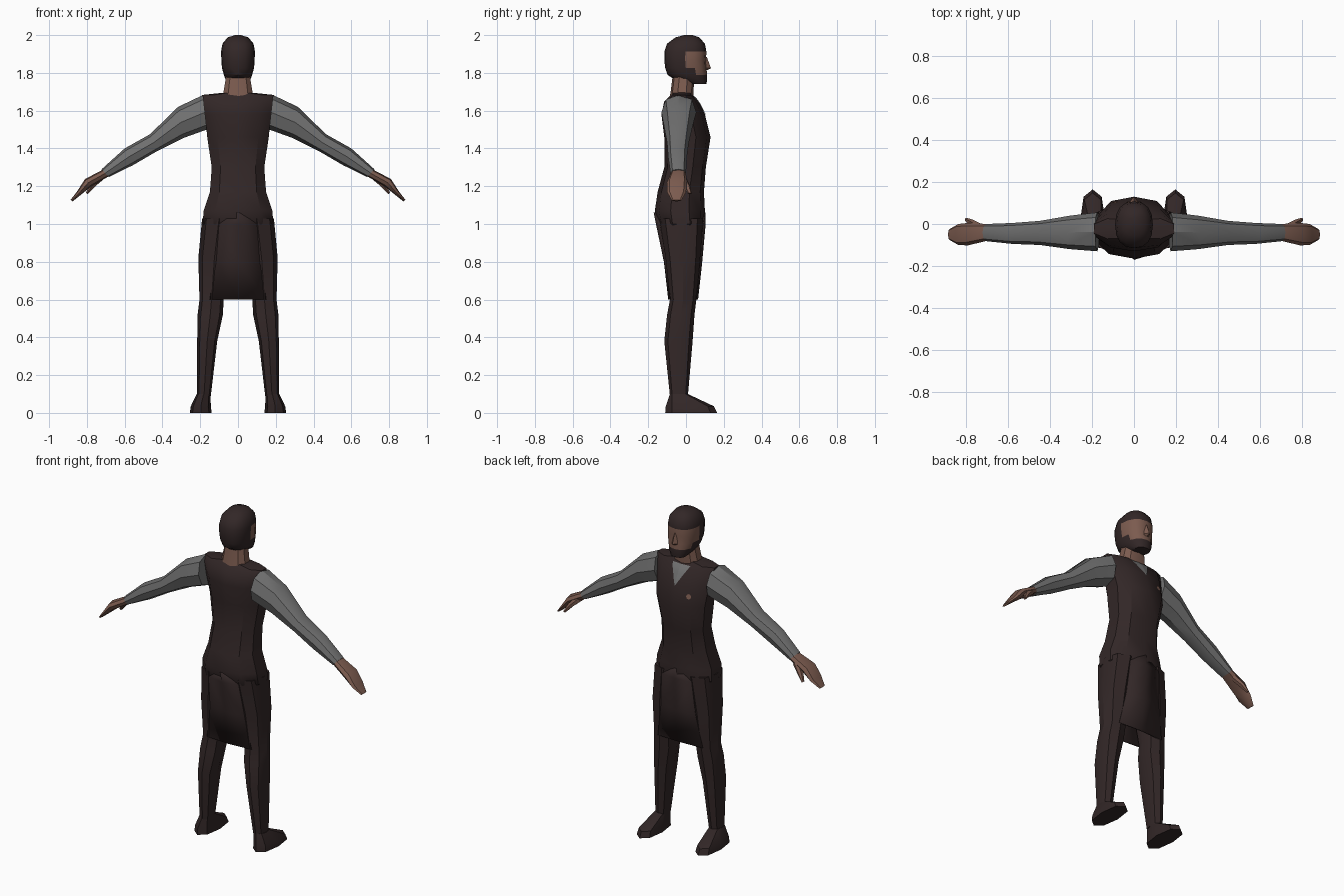
import bpy, bmesh, math
from mathutils import Vector
from mathutils.bvhtree import BVHTree

if "Cube" in bpy.data.objects:
    bpy.data.objects.remove(bpy.data.objects["Cube"])


def material(name, rgb):
    m = bpy.data.materials.new(name)
    m.diffuse_color = (*rgb, 1)
    m.use_nodes = True
    m.node_tree.nodes["Principled BSDF"].inputs["Base Color"].default_value = m.diffuse_color
    return m


CLOTH = material("dark brown cloth", (0.032, 0.02, 0.02))
GREY = material("grey sleeve", (0.165, 0.165, 0.165))
SKIN = material("skin", (0.2, 0.105, 0.078))


def finish(name, bm, mats, rule=None, angle=35):
    bmesh.ops.recalc_face_normals(bm, faces=bm.faces)
    if rule:
        for f in bm.faces:
            f.material_index = rule(f.calc_center_median())
    me = bpy.data.meshes.new(name)
    bm.to_mesh(me)
    bm.free()
    for m in mats:
        me.materials.append(m)
    ob = bpy.data.objects.new(name, me)
    bpy.context.collection.objects.link(ob)
    bpy.ops.object.select_all(action='DESELECT')
    ob.select_set(True)
    bpy.context.view_layer.objects.active = ob
    bpy.ops.object.shade_smooth_by_angle(angle=math.radians(angle))
    return ob


def loft(name, rings, mats, n=10, p=0.85, rule=None):
    """Skin rings given as (centre, half axis u, half axis v)."""
    bm = bmesh.new()

    def soft(a):
        return math.copysign(abs(a) ** p, a) if abs(a) > 1e-6 else 0
    loops = []
    for c, u, v in rings:
        loops.append([bm.verts.new(Vector(c)
                      + Vector(u) * soft(math.sin(2 * math.pi * k / n))
                      + Vector(v) * soft(math.cos(2 * math.pi * k / n)))
                      for k in range(n)])
    for a, b in zip(loops, loops[1:]):
        for k in range(n):
            j = (k + 1) % n
            bm.faces.new((a[k], a[j], b[j], b[k]))
    bm.faces.new(loops[0])
    bm.faces.new(loops[-1])
    return finish(name, bm, mats, rule)


def level(z, w, y0, y1, cx=0):
    """Horizontal ring: height, half width, back and front."""
    return (cx, (y0 + y1) / 2, z), (w, 0, 0), (0, (y1 - y0) / 2, 0)


def limb(s, top, bottom, y0, y1):
    """Arm ring from its upper and lower outline point."""
    (tx, tz), (bx, bz) = top, bottom
    return ((s * (tx + bx) / 2, (y0 + y1) / 2, (tz + bz) / 2),
            (s * (tx - bx) / 2, 0, (tz - bz) / 2), (0, (y1 - y0) / 2, 0))


# Torso
torso = loft("torso", [level(*r) for r in (
    (0.93, 0.12, -0.12, 0.08), (1.0, 0.195, -0.15, 0.10),
    (1.07, 0.19, -0.165, 0.10), (1.17, 0.155, -0.15, 0.095),
    (1.30, 0.145, -0.115, 0.105), (1.46, 0.17, -0.115, 0.13),
    (1.58, 0.182, -0.13, 0.10), (1.65, 0.195, -0.115, 0.065),
    (1.683, 0.2, -0.08, 0.035), (1.695, 0.08, -0.075, 0.03))], [CLOTH])

# Neck
loft("neck", [level(*r) for r in (
    (1.66, 0.088, -0.088, 0.04), (1.71, 0.078, -0.08, 0.04),
    (1.79, 0.064, -0.07, 0.045))], [SKIN])


# Head with hair and beard around the face
def face_rule(c):
    back_limit = 0.05 if c.z < 1.825 else -0.01
    return 1 if 1.79 < c.z < 1.912 and c.y > back_limit else 0


loft("head", [level(*r) for r in (
    (1.74, 0.045, 0.03, 0.108), (1.765, 0.066, -0.06, 0.112),
    (1.79, 0.075, -0.098, 0.112), (1.825, 0.085, -0.11, 0.108),
    (1.87, 0.088, -0.115, 0.106), (1.912, 0.09, -0.115, 0.108),
    (1.955, 0.082, -0.10, 0.10), (1.988, 0.055, -0.055, 0.07),
    (2.0, 0.015, -0.01, 0.035))], [CLOTH, SKIN], n=16, rule=face_rule)

# Nose
loft("nose", [level(*r) for r in (
    (1.815, 0.017, 0.085, 0.112), (1.825, 0.018, 0.085, 0.132),
    (1.885, 0.008, 0.085, 0.11))], [SKIN], n=4, p=1)

for s, side in ((1, "right"), (-1, "left")):
    # Leg and shoe
    loft(side + "_leg", [level(*r[1:], s * r[0]) for r in (
        (0.10, 1.03, 0.09, -0.14, 0.09), (0.125, 0.82, 0.085, -0.108, 0.075),
        (0.14, 0.60, 0.064, -0.085, 0.055), (0.147, 0.52, 0.067, -0.10, 0.045),
        (0.163, 0.38, 0.053, -0.115, 0.035), (0.18, 0.09, 0.036, -0.085, 0.01))],
        [CLOTH], n=8)
    loft(side + "_shoe", [level(*r[1:], s * r[0]) for r in (
        (0.197, 0.0, 0.058, -0.11, 0.165), (0.197, 0.035, 0.053, -0.107, 0.148),
        (0.182, 0.10, 0.037, -0.085, 0.01))], [CLOTH], n=8)
    # Sleeve, hand and thumb
    loft(side + "_sleeve", [limb(s, *r) for r in (
        ((0.185, 1.683), (0.165, 1.50), -0.13, 0.055),
        ((0.317, 1.62), (0.29, 1.455), -0.12, 0.04),
        ((0.466, 1.475), (0.43, 1.385), -0.10, 0.015),
        ((0.60, 1.40), (0.555, 1.312), -0.095, 0.005),
        ((0.722, 1.29), (0.685, 1.248), -0.082, 0.0))], [GREY], n=8)
    loft(side + "_hand", [limb(s, *r) for r in (
        ((0.715, 1.288), (0.685, 1.252), -0.08, 0.0),
        ((0.81, 1.238), (0.775, 1.20), -0.102, 0.005),
        ((0.85, 1.175), (0.825, 1.16), -0.10, 0.0),
        ((0.886, 1.128), (0.875, 1.12), -0.075, -0.025))], [SKIN], n=8)
    loft(side + "_thumb", [limb(s, *r) for r in (
        ((0.745, 1.262), (0.71, 1.235), -0.04, 0.0),
        ((0.785, 1.21), (0.758, 1.195), -0.015, 0.022),
        ((0.806, 1.165), (0.795, 1.158), 0.01, 0.03))], [SKIN], n=6)

# Tunic panels hanging front and back between the legs
for name, depths in (("back_panel", (-0.167, -0.155, -0.113, -0.09)),
                     ("front_panel", (0.10, 0.10, 0.082, 0.06))):
    bm = bmesh.new()
    rows = []
    for z, w, y in zip((1.06, 1.0, 0.8, 0.6), (0.015, 0.10, 0.115, 0.15), depths):
        rows.append([bm.verts.new((x * w, y * (1 - 0.12 * abs(x)), z))
                     for x in (-1, 0, 1)])
    for a, b in zip(rows, rows[1:]):
        for k in (0, 1):
            bm.faces.new((a[k], a[k + 1], b[k + 1], b[k]))
    panel = finish(name, bm, [CLOTH])
    mod = panel.modifiers.new("thickness", 'SOLIDIFY')
    mod.thickness = 0.008
    mod.offset = 0

# Flat details laid onto the chest
tree = BVHTree.FromPolygons([v.co for v in torso.data.vertices],
                            [p.vertices for p in torso.data.polygons])


def chest_plate(name, outline, mat):
    bm = bmesh.new()
    bm.faces.new([bm.verts.new((x, 0, z)) for x, z in outline])
    bmesh.ops.triangulate(bm, faces=bm.faces)
    bmesh.ops.subdivide_edges(bm, edges=bm.edges, cuts=5, use_grid_fill=True)
    for v in bm.verts:
        hit = tree.ray_cast(Vector((v.co.x, 1, v.co.z)), Vector((0, -1, 0)))[0]
        v.co.y = (hit.y if hit else 0.03) + 0.004
    finish(name, bm, [mat])


chest_plate("shirt_collar", [(-0.06, 1.675), (0, 1.675), (0, 1.565)], GREY)
chest_plate("shirt_collar_half", [(0.06, 1.675), (0, 1.675), (0, 1.565)], GREY)
chest_plate("brooch", [(-0.09 + 0.015 * math.cos(k * math.pi / 4),
                        1.52 + 0.015 * math.sin(k * math.pi / 4))
                       for k in range(8)], SKIN)
